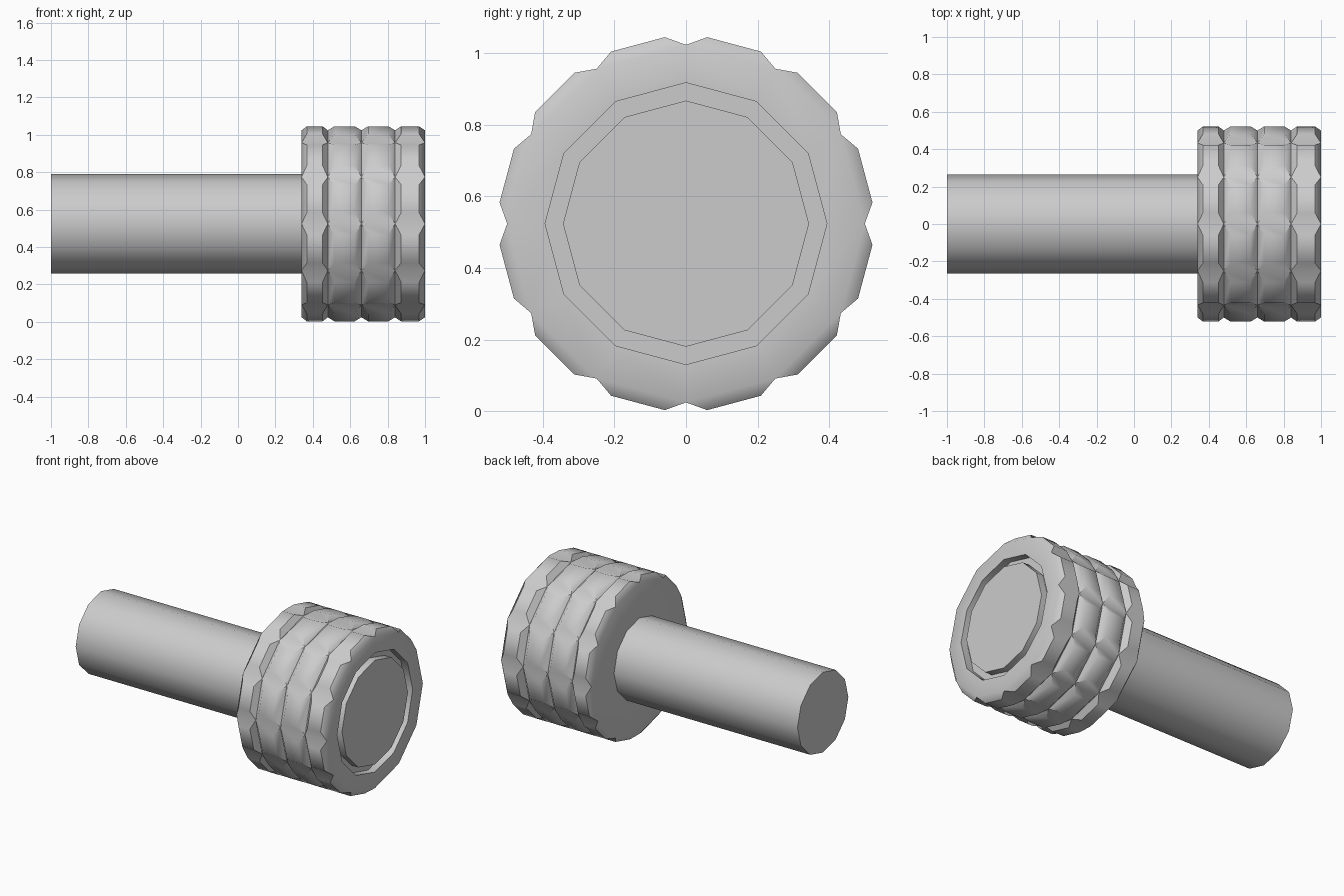
import bpy, bmesh
from math import sin, cos, pi, radians
from mathutils import Vector

if "Cube" in bpy.data.objects:
    bpy.data.objects.remove(bpy.data.objects["Cube"])

N = 12          # sides around the axis
CZ = 0.524      # height of the axis


def lathe(name, profile, pad_from=None, pad_to=None):
    """Revolve (x, r) points about the x axis; closed by end caps.
    Bands pad_from..pad_to get a raised pad on every face."""
    bm = bmesh.new()
    rings = [[bm.verts.new((x, r * sin(2 * pi * i / N), CZ + r * cos(2 * pi * i / N)))
              for i in range(N)] for x, r in profile]
    pads = []
    for k in range(len(rings) - 1):
        for i in range(N):
            j = (i + 1) % N
            f = bm.faces.new((rings[k][i], rings[k][j], rings[k + 1][j], rings[k + 1][i]))
            if pad_from is not None and pad_from <= k < pad_to:
                pads.append(f)
    bm.faces.new(rings[0])
    bm.faces.new(rings[-1])
    bmesh.ops.recalc_face_normals(bm, faces=bm.faces)

    # knurled pads: shrink each face and push it outwards
    if pads:
        out = bmesh.ops.extrude_discrete_faces(bm, faces=pads)["faces"]
        base = [[v.co.copy() for v in f.verts] for f in out]
        bm.free()
        bm = bmesh.new()
        rings = [[bm.verts.new((x, r * sin(2 * pi * i / N), CZ + r * cos(2 * pi * i / N)))
                  for i in range(N)] for x, r in profile]
        for k in range(len(rings) - 1):
            for i in range(N):
                j = (i + 1) % N
                quad = (rings[k][i], rings[k][j], rings[k + 1][j], rings[k + 1][i])
                if not pad_from <= k < pad_to:
                    bm.faces.new(quad)
                    continue
                c = sum((v.co for v in quad), Vector()) / 4
                d = Vector((0, c.y, c.z - CZ)).normalized() * 0.036
                top = [bm.verts.new(c + (v.co - c) * 0.6 + d) for v in quad]
                bm.faces.new(top)
                for a in range(4):
                    b = (a + 1) % 4
                    bm.faces.new((quad[a], quad[b], top[b], top[a]))
        bm.faces.new(rings[0])
        bm.faces.new(rings[-1])
        bmesh.ops.recalc_face_normals(bm, faces=bm.faces)

    me = bpy.data.meshes.new(name)
    bm.to_mesh(me)
    bm.free()
    ob = bpy.data.objects.new(name, me)
    bpy.context.collection.objects.link(ob)
    bpy.ops.object.select_all(action='DESELECT')
    ob.select_set(True)
    bpy.context.view_layer.objects.active = ob
    bpy.ops.object.shade_smooth_by_angle(angle=radians(48))
    return ob


# plain shaft
lathe("shaft", [(-1, 0.265), (0.34, 0.265)])

# knurled head with a ring groove in its end face
lathe("knurled_head",
      [(0.34, 0.265), (0.34, 0.5), (0.48, 0.5), (0.66, 0.5), (0.84, 0.5), (1, 0.5),
       (1, 0.394), (0.95, 0.394), (0.95, 0.344), (1, 0.344)],
      pad_from=1, pad_to=5)
